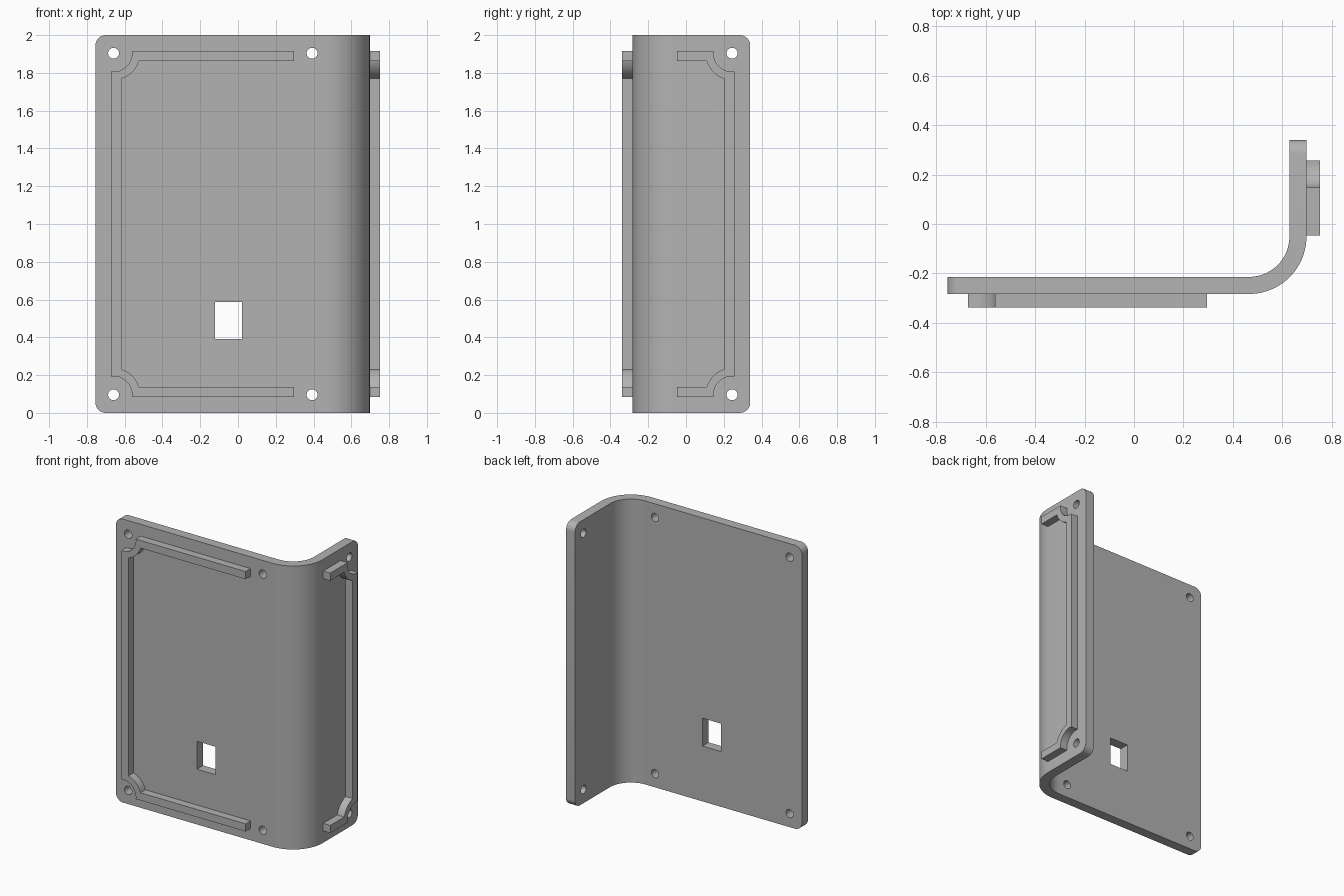
import bpy, bmesh
from math import sin, cos, asin, pi
from mathutils import Vector

cube = bpy.data.objects.get("Cube")
if cube:
    bpy.data.objects.remove(cube)

LEFT, RIGHT, FRONT, BACK, HEIGHT = -0.755, 0.698, -0.283, 0.34, 2.0
THICK, BEND, CORNER = 0.069, 0.232, 0.055
HOLE_INSET, HOLE_RADIUS = 0.096, 0.029

grey = bpy.data.materials.new("plain grey")
grey.use_nodes = True
grey.diffuse_color = (0.45, 0.45, 0.45, 1)
grey.node_tree.nodes["Principled BSDF"].inputs["Base Color"].default_value = grey.diffuse_color


def arc(cx, cy, r, start, end, steps=20):
    angles = [start + (end - start) * i / steps for i in range(steps + 1)]
    return [(cx + r * cos(a), cy + r * sin(a)) for a in angles]


def prism(name, points, direction):
    """Extrude a closed outline of 3D points along a direction."""
    bm = bmesh.new()
    face = bm.faces.new([bm.verts.new(p) for p in points])
    top = bmesh.ops.extrude_face_region(bm, geom=[face], use_keep_orig=True)
    verts = [g for g in top["geom"] if isinstance(g, bmesh.types.BMVert)]
    bmesh.ops.translate(bm, vec=Vector(direction), verts=verts)
    bmesh.ops.recalc_face_normals(bm, faces=bm.faces)
    mesh = bpy.data.meshes.new(name)
    bm.to_mesh(mesh)
    bm.free()
    mesh.materials.append(grey)
    obj = bpy.data.objects.new(name, mesh)
    bpy.context.collection.objects.link(obj)
    return obj


def smooth(obj):
    bpy.ops.object.select_all(action="DESELECT")
    obj.select_set(True)
    bpy.context.view_layer.objects.active = obj
    bpy.ops.object.shade_smooth_by_angle(angle=pi / 6)


# Bent panel: an L profile with a rounded bend, extruded upward
cx, cy = RIGHT - BEND, FRONT + BEND
profile = [(LEFT, FRONT)] + arc(cx, cy, BEND, -pi / 2, 0)
profile += [(RIGHT, BACK), (RIGHT - THICK, BACK)]
profile += arc(cx, cy, BEND - THICK, 0, -pi / 2) + [(LEFT, FRONT + THICK)]
panel = prism("bent_panel", [(x, y, 0) for x, y in profile], (0, 0, HEIGHT))

# Round the four free corners
bm = bmesh.new()
bm.from_mesh(panel.data)
corners = []
for e in bm.edges:
    a, b = (v.co for v in e.verts)
    on_free_edge = max(a.x, b.x) < LEFT + 0.001 or min(a.y, b.y) > BACK - 0.001
    if on_free_edge and abs(a.z - b.z) < 0.001:
        corners.append(e)
bmesh.ops.bevel(bm, geom=corners, offset=CORNER, segments=8, profile=0.5, affect="EDGES")
bm.to_mesh(panel.data)
bm.free()

# Screw holes and the small window
cutters = []
for z in (HOLE_INSET, HEIGHT - HOLE_INSET):
    for x in (LEFT + HOLE_INSET, 0.392):
        ring = arc(x, z, HOLE_RADIUS, 0, 2 * pi, 32)[:-1]
        cutters.append(prism("front_hole_cutter", [(u, FRONT - 0.1, v) for u, v in ring], (0, 0.3, 0)))
    ring = arc(BACK - HOLE_INSET, z, HOLE_RADIUS, 0, 2 * pi, 32)[:-1]
    cutters.append(prism("side_hole_cutter", [(RIGHT - 0.2, u, v) for u, v in ring], (0.3, 0, 0)))
window = [(-0.122, 0.39), (0.021, 0.39), (0.021, 0.587), (-0.122, 0.587)]
cutters.append(prism("window_cutter", [(u, FRONT - 0.1, v) for u, v in window], (0, 0.3, 0)))
bpy.context.view_layer.objects.active = panel
for cutter in cutters:
    mod = panel.modifiers.new("cut", "BOOLEAN")
    mod.operation, mod.solver, mod.object = "DIFFERENCE", "EXACT", cutter
    bpy.ops.object.modifier_apply(modifier=mod.name)
    bpy.data.objects.remove(cutter)
smooth(panel)


# Locating ribs: C-shaped strips that curve around the corner holes
def rib_side(length, inset, radius):
    start = asin((inset - HOLE_INSET) / radius)
    half = [(length, inset)] + arc(HOLE_INSET, HOLE_INSET, radius, start, pi / 2 - start)
    return half + [(u, HEIGHT - v) for u, v in reversed(half)]


def rib_outline(length):
    return rib_side(length, 0.083, 0.098) + rib_side(length, 0.137, 0.141)[::-1]


front_rib = prism("front_rib", [(LEFT + u, FRONT, z) for u, z in rib_outline(1.051)], (0, -0.055, 0))
side_rib = prism("side_rib", [(RIGHT, BACK - u, z) for u, z in rib_outline(0.387)], (0.055, 0, 0))
smooth(front_rib)
smooth(side_rib)
